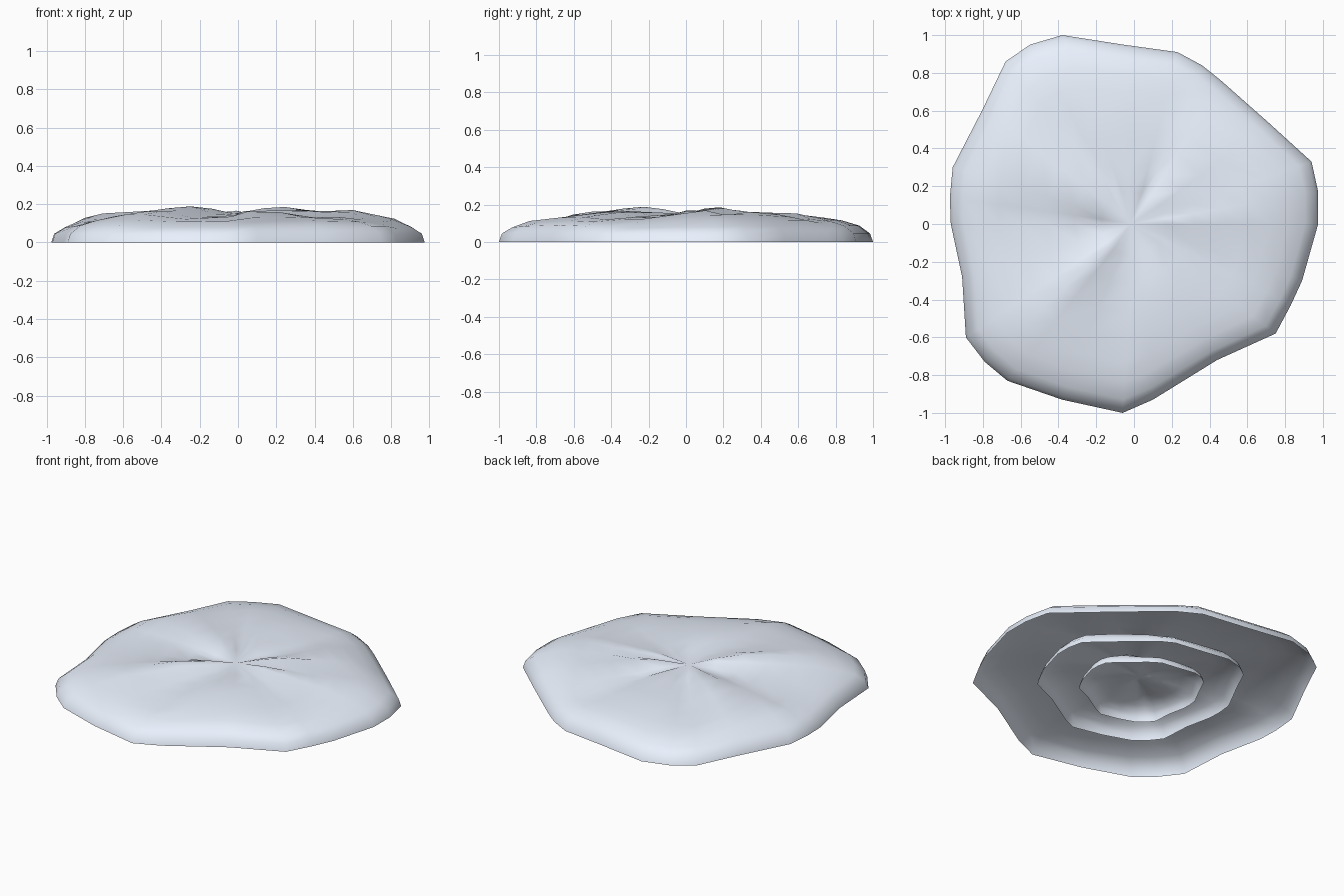
import bpy, bmesh, math, random

if "Cube" in bpy.data.objects:
    bpy.data.objects.remove(bpy.data.objects["Cube"])

random.seed(4)

# Irregular ground outline, counter-clockwise from the right
OUTLINE = [(.975, .0), (.975, .17), (.94, .33), (.72, .53), (.46, .76), (.36, .84),
           (.23, .91), (-.06, .95), (-.38, 1.0), (-.55, .95), (-.68, .86), (-.80, .61),
           (-.96, .30), (-.975, .14), (-.97, .0), (-.91, -.28), (-.89, -.60), (-.79, -.73),
           (-.67, -.83), (-.38, -.93), (-.06, -1.0), (.10, -.93), (.44, -.72),
           (.75, -.58), (.83, -.43), (.89, -.30)]

# Low bulging dome profile: (fraction of outline, height)
PROFILE = [(1.0, 0), (.985, .045), (.93, .083), (.84, .113), (.74, .13), (.62, .142),
           (.48, .15), (.33, .153), (.18, .153)]
CENTRE_Z = .15
# Ridges: (direction in degrees, height)
RIDGES = [(8, .035), (43, .045), (100, .025), (152, .046), (225, .045), (289, .04)]

snow = bpy.data.materials.new("snow")
snow.diffuse_color = (.82, .88, .98, 1)
snow.use_nodes = True
snow.node_tree.nodes["Principled BSDF"].inputs["Base Color"].default_value = snow.diffuse_color


def ridge(x, y):
    """Star-shaped ridges running out from the centre, swirling slightly."""
    r = math.hypot(x, y)
    a = math.degrees(math.atan2(y, x)) - 12 * (r - .5)
    h = -.015
    for ang, amp in RIDGES:
        d = (a - ang + 180) % 360 - 180
        h += amp * math.exp(-(d / 15) ** 2)
    return h * min(1, r / .25) * max(0, min(1, (1.05 - r) / .4))


def shell(name, scale, z_scale, noise, offset=(0, 0)):
    bm = bmesh.new()
    n = len(OUTLINE)
    rings = []
    for k, (t, z) in enumerate(PROFILE):
        ring = []
        for x, y in OUTLINE:
            # soften the outline toward the middle
            soft = t ** .5
            f = (soft + (1 - soft) * .95 / math.hypot(x, y)) * t * scale
            px, py, pz = x * f + offset[0], y * f + offset[1], z
            if k > 1:
                pz += ridge(px, py) * min(1, k / 4) + random.uniform(-noise, noise)
            ring.append(bm.verts.new((px, py, pz * z_scale)))
        rings.append(ring)
    for a, b in zip(rings, rings[1:]):
        for i in range(n):
            j = (i + 1) % n
            bm.faces.new((a[i], a[j], b[j], b[i]))
    top = bm.verts.new((offset[0] - .02, offset[1], CENTRE_Z * z_scale))
    for i in range(n):
        bm.faces.new((rings[-1][i], rings[-1][(i + 1) % n], top))
    for f in bm.faces:
        f.smooth = True
    me = bpy.data.meshes.new(name)
    bm.to_mesh(me)
    bm.free()
    me.materials.append(snow)
    ob = bpy.data.objects.new(name, me)
    bpy.context.collection.objects.link(ob)
    return ob


# Three nested open-bottomed mounds
shell("outer_mound", 1.0, 1.0, .007)
shell("middle_mound", .60, .78, .004)
shell("inner_mound", .363, .6, .004, (-.04, -.015))
